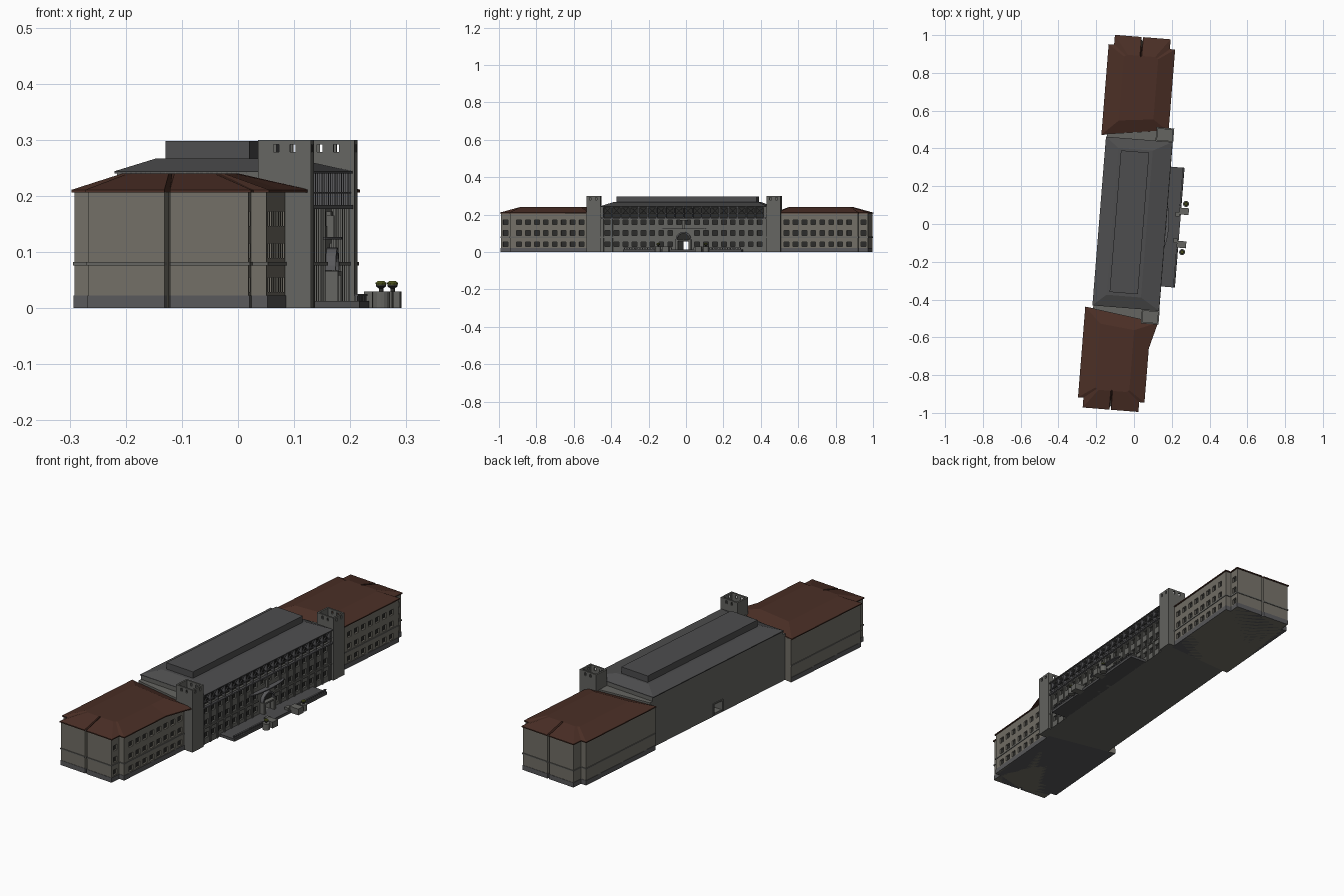
import bpy, bmesh, math
from mathutils import Matrix, Vector

if "Cube" in bpy.data.objects:
    bpy.data.objects.remove(bpy.data.objects["Cube"])

# The whole building is turned slightly; parts are modelled as u (across), v (along), z
R = Matrix.Rotation(math.radians(-4.6), 4, 'Z')


def mat(name, *c):
    m = bpy.data.materials.new(name)
    m.diffuse_color = (*c, 1)
    m.use_nodes = True
    m.node_tree.nodes["Principled BSDF"].inputs["Base Color"].default_value = m.diffuse_color
    return m


STONE = mat("stone", .17, .16, .135)
GREY = mat("grey_stone", .13, .13, .12)
SLATE = mat("slate", .075, .075, .077)
BROWN = mat("brown_roof", .07, .028, .019)
DARK = mat("dark", .025, .025, .023)
PLINTH = mat("plinth", .10, .10, .105)
GREEN = mat("plants", .12, .14, .02)


def finish(name, bm, m):
    bmesh.ops.recalc_face_normals(bm, faces=bm.faces)
    me = bpy.data.meshes.new(name)
    bm.to_mesh(me)
    bm.free()
    me.materials.append(m)
    ob = bpy.data.objects.new(name, me)
    bpy.context.collection.objects.link(ob)
    ob.matrix_world = R
    return ob


def loft(name, low, high, z0, z1, m):
    bm = bmesh.new()
    a = [bm.verts.new((*p, z0)) for p in low]
    b = [bm.verts.new((*p, z1)) for p in high]
    n = len(a)
    bm.faces.new(a)
    bm.faces.new(b)
    for i in range(n):
        j = (i + 1) % n
        bm.faces.new((a[i], a[j], b[j], b[i]))
    return finish(name, bm, m)


def boxes(name, items, m):
    """Many boxes in one object: (u0, u1, v0, v1, z0, z1[, roll about u])."""
    bm = bmesh.new()
    for u0, u1, v0, v1, z0, z1, *roll in items:
        M = Matrix.Translation(((u0 + u1) / 2, (v0 + v1) / 2, (z0 + z1) / 2))
        if roll:
            M = M @ Matrix.Rotation(roll[0], 4, 'X')
        M = M @ Matrix.Diagonal((u1 - u0, v1 - v0, z1 - z0, 1))
        bmesh.ops.create_cube(bm, size=1, matrix=M)
    return finish(name, bm, m)


def cut(ob, items):
    c = boxes("cutter", items, DARK)
    c.hide_render = True
    md = ob.modifiers.new("openings", 'BOOLEAN')
    md.operation, md.object, md.solver = 'DIFFERENCE', c, 'EXACT'
    bpy.context.view_layer.objects.active = ob
    bpy.ops.object.modifier_apply(modifier=md.name)
    bpy.data.objects.remove(c)


def rect(u0, u1, v0, v1):
    return [(u0, v0), (u1, v0), (u1, v1), (u0, v1)]


def windows(u, vs, zs, depth=.01):
    """Cutter boxes and the dark panes lying at their backs."""
    holes = [(u - depth, u + .01, v - .013, v + .013, z - .013, z + .013) for v in vs for z in zs]
    panes = [(u - depth - .001, u - depth + .001, *h[2:]) for h in holes]
    return holes, panes


ROWS = (.042, .102, .159)


def footprint(e, notch):
    a, b = .933 + e, .985 + e
    return [(.132 + e, .502), (.132 + e, a), (.104 + e, a), (.104 + e, b), (-.036, b), (-.041, notch),
            (-.046, b), (-.182 - e, b), (-.182 - e, a), (-.211 - e, a), (-.211 - e, .457)]


# Two end wings, mirrored along the length
for s, side in ((1, "north"), (-1, "south")):
    du = .006 * s

    def place(pts):
        return [(u + du, v * s) for u, v in pts]

    f = place(footprint(0, .965))
    wall = loft(side + "_wing_walls", f, f, 0, .207, STONE)
    h1, p1 = windows(.132 + du, [s * (.55 + .048 * i) for i in range(8)], ROWS)
    h2, p2 = windows(.104 + du, [s * .96], ROWS)
    cut(wall, h1 + h2)
    boxes(side + "_wing_panes", p1 + p2, DARK)
    f = place(footprint(.0015, .964))
    loft(side + "_wing_plinth", f, f, 0, .023, PLINTH)
    f = place(footprint(.003, .963))
    loft(side + "_wing_string_course", f, f, .076, .082, GREY)

    # hipped roof with a valley in the end and a flat top
    low = footprint(.005, .93)
    top = [(.052, .56), (.052, .88), (.045, .885), (.035, .89), (-.036, .89), (-.041, .885),
           (-.046, .89), (-.11, .89), (-.12, .885), (-.13, .88), (-.13, .54)]
    if s < 0:
        low[0:1] = [(.175, .51), (.137, .65)]
        top[0:1] = [(.052, .56), (.052, .65)]
    low, top = place(low), place(top)
    loft(side + "_wing_eave", low, low, .206, .211, BROWN)
    loft(side + "_wing_roof", low, top, .211, .24, BROWN)

    # link between the wing and the centre
    f = [(u, v * s) for u, v in ((-.18, .44), (.13, .44), (.13, .508), (-.18, .465))]
    loft(side + "_link", f, f, 0, .222, GREY)

    # open-topped tower with small slots
    v0, v1 = sorted((.446 * s, .521 * s))
    t = boxes(side + "_tower", [(.078, .172, v0, v1, 0, .3)], GREY)
    cut(t, [(.086, .164, v0 + .008, v1 - .008, .245, .32)])
    vm = (v0 + v1) / 2
    cut(t, [(.16, .18, vm + d - .005, vm + d + .005, .278, .292) for d in (-.016, .016)])
    cut(t, [(u - .005, u + .005, v0 - .02, v1 + .02, .278, .292) for u in (.11, .14)])

# Centre block with window grid, upper gallery recess and through passage
F = .16
centre = boxes("centre_walls", [(-.18, F, -.447, .447, 0, .243)], GREY)
cols = [(i + .5) * .048 for i in range(-9, 9)]
h, p = windows(F, [v for v in cols if abs(v) > .05], ROWS[:2])
h3, p3 = windows(F, cols, ROWS[2:])
cut(centre, h + h3 + [(F - .012, F + .01, -.435, .435, .186, .237)])
cut(centre, [(-.3, .3, -.027, .027, .012, .056)])
boxes("centre_panes", p + p3, DARK)
boxes("gallery_back", [(F - .013, F - .011, -.435, .435, .186, .237)], DARK)
boxes("back_doorway_frame", [(-.184, -.178, -.034, -.027, .006, .062), (-.184, -.178, .027, .034, .006, .062),
                             (-.184, -.178, -.034, .034, .056, .062)], GREY)

# Gallery ledge, rails, posts and crossed braces
gallery = [(F - .01, F + .010, -.445, .445, .177, .184), (F, F + .006, -.445, .445, .204, .207)]
for i in range(-9, 10):
    gallery.append((F - .011, F + .006, i * .048 - .003, i * .048 + .003, .184, .243))
for v in cols:
    for a in (-.75, .75):
        gallery.append((F - .002, F + .003, v - .022, v + .022, .219, .2225, a))
boxes("gallery", gallery, PLINTH)
boxes("pilasters", [(F - .002, F + .004, i * .048 - .004, i * .048 + .004, 0, .178)
                    for i in range(-9, 10) if abs(i) > 1], GREY)
boxes("centre_string_course", [(F - .002, F + .005, s * .25 - .195, s * .25 + .195, .076, .082)
                               for s in (-1, 1)], GREY)

# Centre roof: skirt and raised monitor
low = rect(-.185, .169, -.447, .449)
loft("centre_eave", low, low, .240, .244, SLATE)
loft("centre_roof", low, rect(-.115, .068, -.385, .395), .244, .267, SLATE)
boxes("roof_monitor", [(-.10, .05, -.369, .383, .25, .298)], SLATE)


def round_part(name, u, v, rings, m, seg=16):
    """Turned part from (radius, z) rings."""
    bm = bmesh.new()
    loops = [[bm.verts.new((u + r * math.cos(k * math.tau / seg), v + r * math.sin(k * math.tau / seg), z))
              for k in range(seg)] for r, z in rings]
    for a, b in zip(loops, loops[1:]):
        for k in range(seg):
            bm.faces.new((a[k], a[k - 1], b[k - 1], b[k]))
    bm.faces.new(loops[0])
    bm.faces.new(loops[-1])
    return finish(name, bm, m)


def arch(name, r0, r1, u0, u1, zc, m):
    """Half ring standing on the facade."""
    bm = bmesh.new()
    n = 14
    rows = []
    for k in range(n + 1):
        a = math.pi * k / n
        rows.append([bm.verts.new((u, r * math.cos(a), zc + r * math.sin(a)))
                     for u, r in ((u0, r0), (u1, r0), (u1, r1), (u0, r1))])
    for a, b in zip(rows, rows[1:]):
        for k in range(4):
            bm.faces.new((a[k - 1], a[k], b[k], b[k - 1]))
    bm.faces.new(rows[0])
    bm.faces.new(rows[-1])
    return finish(name, bm, m)


# Entrance portal: posts, lintel, dark fanlight, arch surround and bowed canopy
boxes("portal_posts", [(F - .002, .182, s * .035 - .007, s * .035 + .007, 0, .066) for s in (-1, 1)]
      + [(F - .002, .182, -.042, .042, .058, .066)], GREY)
arch("portal_fanlight", .002, .033, F - .002, F + .004, .067, DARK)
arch("portal_arch", .033, .041, F - .002, .178, .067, PLINTH)
bow = [(F - .002, -.12), (F - .002, .12)] + [(F + .025 * math.cos(a), .12 * math.sin(a))
                                            for a in [math.pi / 2 - math.pi * k / 14 for k in range(1, 14)]]
loft("bowed_canopy", bow, bow, .122, .127, PLINTH)
boxes("portal_finial", [(F, .172, -.006, .006, .127, .165), (F, .168, -.02, .02, .165, .172)], GREY)

# Terrace, balustrades, entrance blocks and planters
boxes("terrace", [(F - .005, .243, -.318, .318, 0, .013)], SLATE)
rail = []
for s in (-1, 1):
    rail.append((.233, .241, s * .215 - .1, s * .215 + .1, .022, .025))
    rail += [(.235, .239, s * (.118 + .0138 * i) - .003, s * (.118 + .0138 * i) + .003, .013, .022)
             for i in range(15)]
boxes("balustrade", rail, PLINTH)
for s, side in ((1, "north"), (-1, "south")):
    boxes(side + "_entrance_block", [(.234, .284, s * .088 - .018, s * .088 + .018, 0, .03),
                                     (.215, .236, s * .07 - .012, s * .07 + .012, .01, .025)], GREY)
    round_part(side + "_pedestal", .266, s * .128, [(.016, 0), (.016, .03)], GREY)
    round_part(side + "_planter", .266, s * .128, [(.004, .03), (.004, .035), (.009, .039), (.009, .042)], DARK)
    round_part(side + "_plants", .266, s * .128, [(.009, .041), (.010, .045), (.006, .048)], GREEN, 10)
